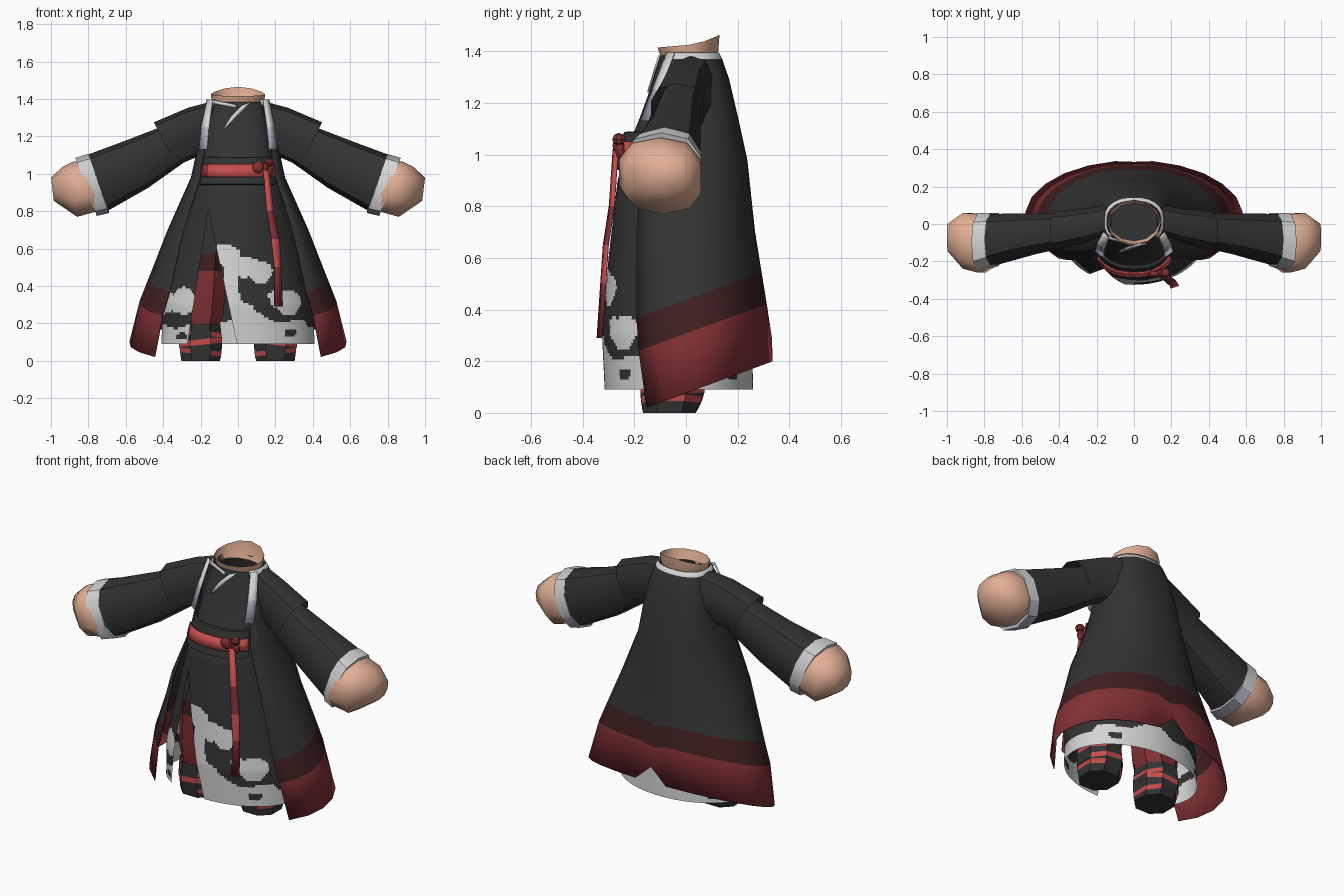
import bpy, bmesh, math
from mathutils import Vector

if "Cube" in bpy.data.objects:
    bpy.data.objects.remove(bpy.data.objects["Cube"])


def mat(name, r, g, b):
    m = bpy.data.materials.new(name)
    m.diffuse_color = (r, g, b, 1)
    m.use_nodes = True
    m.node_tree.nodes["Principled BSDF"].inputs["Base Color"].default_value = m.diffuse_color
    return m


BLACK = mat("charcoal_cloth", .033, .033, .033)
WHITE = mat("off_white_cloth", .66, .66, .66)
GREY = mat("lavender_grey", .44, .43, .53)
RED = mat("hem_red", .22, .03, .034)
DARK = mat("dark_maroon", .05, .014, .014)
BRIGHT = mat("sash_red", .56, .075, .075)
SKIN = mat("skin", .76, .43, .30)


def spow(v, n):
    return math.copysign(abs(v) ** (2 / n), v)


def ring(z, a, yf, yb, n, phis):
    """Horizontal rounded section; angle 0 is the front."""
    cy, b = (yf + yb) / 2, (yb - yf) / 2
    return [Vector((a * spow(math.sin(math.radians(p)), n),
                    cy - b * spow(math.cos(math.radians(p)), n), z)) for p in phis]


def arm_ring(s, top, bot, y0, y1, k=10):
    """Section across an arm, from a top and a bottom point (x, z)."""
    out = []
    for i in range(k):
        c, d = math.cos(2 * math.pi * i / k), math.sin(2 * math.pi * i / k)
        u = (1 + spow(c, 2.5)) / 2
        v = (1 + spow(d, 2.5)) / 2
        out.append(Vector((s * (bot[0] + (top[0] - bot[0]) * u), y0 + (y1 - y0) * v,
                           bot[1] + (top[1] - bot[1]) * u)))
    return out


def loft(name, rings, mats, rule=None, closed=True, caps=(), edit=None, angle=40, thick=0):
    bm = bmesh.new()
    rows = [[bm.verts.new(p) for p in r] for r in rings]
    k = len(rings[0])
    for i in range(len(rows) - 1):
        for j in range(k if closed else k - 1):
            f = bm.faces.new((rows[i][j], rows[i][(j + 1) % k],
                              rows[i + 1][(j + 1) % k], rows[i + 1][j]))
            if rule:
                f.material_index = rule(i, j, f.calc_center_median())
    for c in caps:
        bm.faces.new(rows[c])
    bmesh.ops.recalc_face_normals(bm, faces=bm.faces)
    if edit:
        edit(bm)
    me = bpy.data.meshes.new(name)
    bm.to_mesh(me)
    bm.free()
    ob = bpy.data.objects.new(name, me)
    bpy.context.collection.objects.link(ob)
    for m in mats:
        me.materials.append(m)
    if thick:
        md = ob.modifiers.new("thickness", 'SOLIDIFY')
        md.thickness, md.offset = thick, 0
    bpy.ops.object.select_all(action='DESELECT')
    ob.select_set(True)
    bpy.context.view_layer.objects.active = ob
    bpy.ops.object.shade_smooth_by_angle(angle=math.radians(angle))
    return ob


def lerp_profile(prof, z):
    for p, q in zip(prof, prof[1:]):
        if p[0] >= z >= q[0]:
            t = (p[0] - z) / (p[0] - q[0])
            return [a + (b - a) * t for a, b in zip(p, q)]
    return list(prof[-1])


# ---- inner robe with white patches and a slit ----
robe_prof = [(1.385, .14, -.10, .115, 2.3), (1.25, .17, -.14, .14, 2.8), (1.14, .19, -.18, .17, 2.8),
             (1.02, .21, -.23, .19, 2.5), (.9, .25, -.265, .2, 2.3), (.6, .33, -.30, .23, 2),
             (.3, .40, -.325, .255, 2), (.09, .41, -.315, .26, 2)]
white_spots = [(-.07, .565, .085, .055), (.03, .50, .10, .055), (.12, .475, .065, .06),
               (-.04, .41, .035, .14), (.27, .31, .065, .07), (.20, .33, .06, .04),
               (.0, .27, .08, .09), (-.29, .32, .06, .075), (-.37, .30, .04, .07)]
black_spots = [(.28, .15, .035, .022), (.39, .23, .035, .05), (-.35, .235, .05, .03),
               (-.3, .13, .03, .02), (.13, .31, .04, .05), (.08, .34, .07, .04)]


def inside(x, z, spots):
    return any(((x - a) / w) ** 2 + ((z - b) / h) ** 2 < 1 for a, b, w, h in spots)


def robe_rule(i, j, c):
    x, z = c.x, c.z
    if z > .65 or inside(x, z, black_spots):
        return 0
    edge = .22 + .03 * math.sin(9 * x + 1) + .02 * math.sin(23 * x)
    return 1 if z < edge or (c.y < .05 and inside(x, z, white_spots)) else 0


def cut_slit(bm):
    for kx in (-.153, .215):
        bmesh.ops.bisect_plane(bm, geom=bm.verts[:] + bm.edges[:] + bm.faces[:],
                               plane_co=(-.16, 0, .81), plane_no=(1, 0, kx))
    gone = []
    for f in bm.faces:
        c = f.calc_center_median()
        d = .81 - c.z
        if c.y < 0 < d and -.16 - d * .153 < c.x < -.16 + d * .215:
            gone.append(f)
    bmesh.ops.delete(bm, geom=gone, context='FACES')


around = [i * 2 for i in range(180)]
zs = [1.385 - i * (1.295 / 100) for i in range(101)]
loft("inner_robe", [ring(*lerp_profile(robe_prof, z), around) for z in zs],
     [BLACK, WHITE], robe_rule, edit=cut_slit)

# ---- outer coat, open at the front, tilted banded hem with back notch ----
half = list(range(50, 171, 15))
phis = half + [180] + [360 - p for p in reversed(half)]
coat = [ring(z, a, f, b, n, phis) for z, a, f, b, n in (
    (1.395, .148, -.10, .125, 2.3), (1.37, .158, -.11, .138, 2.4), (1.29, .185, -.145, .165, 2.7),
    (1.14, .215, -.195, .2, 2.8), (.98, .25, -.24, .235, 2.4), (.7, .375, -.285, .265, 2.1))]
for off, a, f, b in ((.36, .475, -.295, .295), (.23, .525, -.29, .315), (0, .58, -.258, .338)):
    r = ring(0, a, f, b, 2, phis)
    for p, v in zip(phis, r):
        v.z = .02 + (v.y + .155) * .367 + off
        if p == 180:
            v.z += .09 if off == 0 else -.025
            v.y -= .008
    coat.append(r)
loft("outer_coat", coat, [BLACK, WHITE, DARK, RED],
     lambda i, j, c: 1 if i == 0 else 2 if i == 6 else 3 if i == 7 else 0, closed=False, thick=.005)

# ---- neck ----
neck_phis = [i * 30 for i in range(12)]
neck = [ring(1.36, .132, -.09, .11, 2, neck_phis), ring(1.40, .142, -.105, .125, 2, neck_phis),
        ring(1.415, .145, -.11, .13, 2, neck_phis)]
for v in neck[2]:
    v.z += .02 * (v.y + .11) / .24 + .03 * (max(v.y, 0) / .13) ** 2
loft("neck", neck, [SKIN])

# ---- hips closing the body between robe and trousers ----
loft("hips", [ring(z, a, f, b, 2.3, neck_phis) for z, a, f, b in (
    (.95, .19, -.17, .14), (.8, .22, -.17, .14), (.62, .24, -.16, .12))], [BLACK], caps=(0, 2))

# ---- arms, lapels and legs on both sides ----
for s, side in ((1, "left"), (-1, "right")):
    loft("sleeve_" + side, [arm_ring(s, *q) for q in (
        ((.12, 1.375), (.15, 1.12), -.05, .10), ((.40, 1.255), (.29, 1.06), -.12, .06),
        ((.62, 1.17), (.48, .925), -.165, .06), ((.81, 1.10), (.70, .80), -.225, .06))], [BLACK])
    loft("shoulder_cap_" + side, [arm_ring(s, *q) for q in (
        ((.12, 1.392), (.17, 1.12), -.055, .11), ((.27, 1.352), (.24, 1.10), -.10, .085),
        ((.45, 1.275), (.34, 1.055), -.14, .07))], [BLACK])
    loft("cuff_" + side, [arm_ring(s, *q) for q in (
        ((.80, 1.095), (.69, .805), -.215, .055), ((.80, 1.105), (.69, .79), -.23, .065),
        ((.87, 1.085), (.755, .775), -.255, .065), ((.86, 1.06), (.755, .80), -.235, .05))],
        [WHITE, GREY], lambda i, j, c: 1 if j in (3, 4, 5) else 0)
    loft("hand_" + side, [arm_ring(s, *q) for q in (
        ((.80, 1.07), (.70, .81), -.22, .05), ((.88, 1.065), (.75, .80), -.265, .06),
        ((.94, 1.035), (.86, .77), -.245, .065), ((1.0, .98), (.985, .855), -.15, .005))],
        [SKIN], caps=(3,), angle=60)
    loft("lapel_" + side, [[Vector((s * a, y, z)), Vector((s * b, y2, z))] for a, y, b, y2, z in (
        (.135, -.075, .165, -.045, 1.395), (.155, -.13, .195, -.10, 1.25),
        (.165, -.175, .207, -.145, 1.13))], [WHITE, GREY],
        lambda i, j, c: i, closed=False, thick=.008)
    # legs
    oct_phis = [22.5 + i * 45 for i in range(8)]

    def leg(z, r, yf, yb, x):
        rr = ring(z, r, yf, yb, 2.3, oct_phis)
        for v in rr:
            v.x += s * x
        return rr
    # wraps tilt a little, alternating
    wraps = [leg(z, r, -.174 - t * .012, .045 + t * .035, .2) for z, r, t in (
        (0, .11, 0), (.035, .117, .5), (.06, .12, .8), (.085, .124, 1), (.115, .124, 1),
        (.135, .122, 1), (.16, .118, 1), (.195, .113, .8))]
    for n, r in enumerate(wraps[1:-1]):
        for v in r:
            v.z += (1 if n % 4 < 2 else -1) * .1 * s * (v.x - s * .2)
    loft("wrapped_boot_" + side, wraps, [BLACK, BRIGHT],
         lambda i, j, c: 1 if i in (1, 3, 5) and (j + i) % 4 else 0, caps=(0,))
    loft("trouser_" + side, [leg(*q) for q in (
        (.185, .105, -.165, .06, .2), (.25, .125, -.18, .07, .195), (.48, .135, -.185, .08, .185),
        (.575, .13, -.18, .085, .175), (.8, .11, -.17, .10, .12))], [RED, DARK, BLACK],
        lambda i, j, c: max(0, i - 1))

# ---- crossed inner collar on the chest ----
loft("chest_collar", [[Vector(p), Vector(q)] for p, q in (
    ((.02, -.109, 1.365), (.07, -.103, 1.385)), ((-.035, -.126, 1.31), (.005, -.123, 1.32)),
    ((-.08, -.146, 1.24), (-.06, -.144, 1.25)))], [WHITE], closed=False, thick=.008)
loft("chest_collar_short", [[Vector(p), Vector(q)] for p, q in (
    ((-.14, -.068, 1.395), (-.13, -.08, 1.375)), ((-.01, -.108, 1.368), (-.01, -.113, 1.352)))],
    [WHITE], closed=False, thick=.008)

# ---- waist wrap, sash, knot and ribbon ----
arc = list(range(-56, 57, 8))
loft("waist_wrap", [ring(z, a, f, .19, 2.4, arc) for z, a, f in (
    (1.09, .208, -.22), (1.088, .214, -.24), (.945, .238, -.285), (.94, .233, -.26))],
    [BLACK], closed=False)
loft("sash", [ring(z, a, f, .19, 2.4, arc) for z, a, f in (
    (1.05, .224, -.26), (.985, .234, -.28))], [BRIGHT, RED],
    lambda i, j, c: 1 if c.x < -.15 else 0, closed=False, thick=.008)
for name, loc, size in (("knot_centre", (.145, -.262, 1.035), (.024, .025, .026)),
                        ("knot_loop_outer", (.168, -.26, 1.06), (.027, .028, .024)),
                        ("knot_loop_inner", (.108, -.268, 1.035), (.035, .018, .033)),
                        ("knot_tail", (.17, -.255, 1.015), (.02, .02, .03))):
    k = [ring(loc[2] + size[2] * math.sin(t), size[0] * math.cos(t),
              -size[1] * math.cos(t), size[1] * math.cos(t), 2, oct_phis)
         for t in (-1.45, -.75, 0, .75, 1.45)]
    for r in k:
        for v in r:
            v.x += loc[0]
            v.y += loc[1]
    loft(name, k, [RED], caps=(0, 4))
loft("hanging_ribbon", [[Vector((x - w, y, z)), Vector((x + w, y + .015, z))] for x, w, y, z in (
    (.15, .014, -.28, 1.02), (.172, .018, -.295, .8), (.20, .022, -.318, .65),
    (.212, .018, -.328, .5), (.217, .022, -.342, .29))], [BRIGHT, RED],
    lambda i, j, c: i % 2, closed=False, thick=.009)
